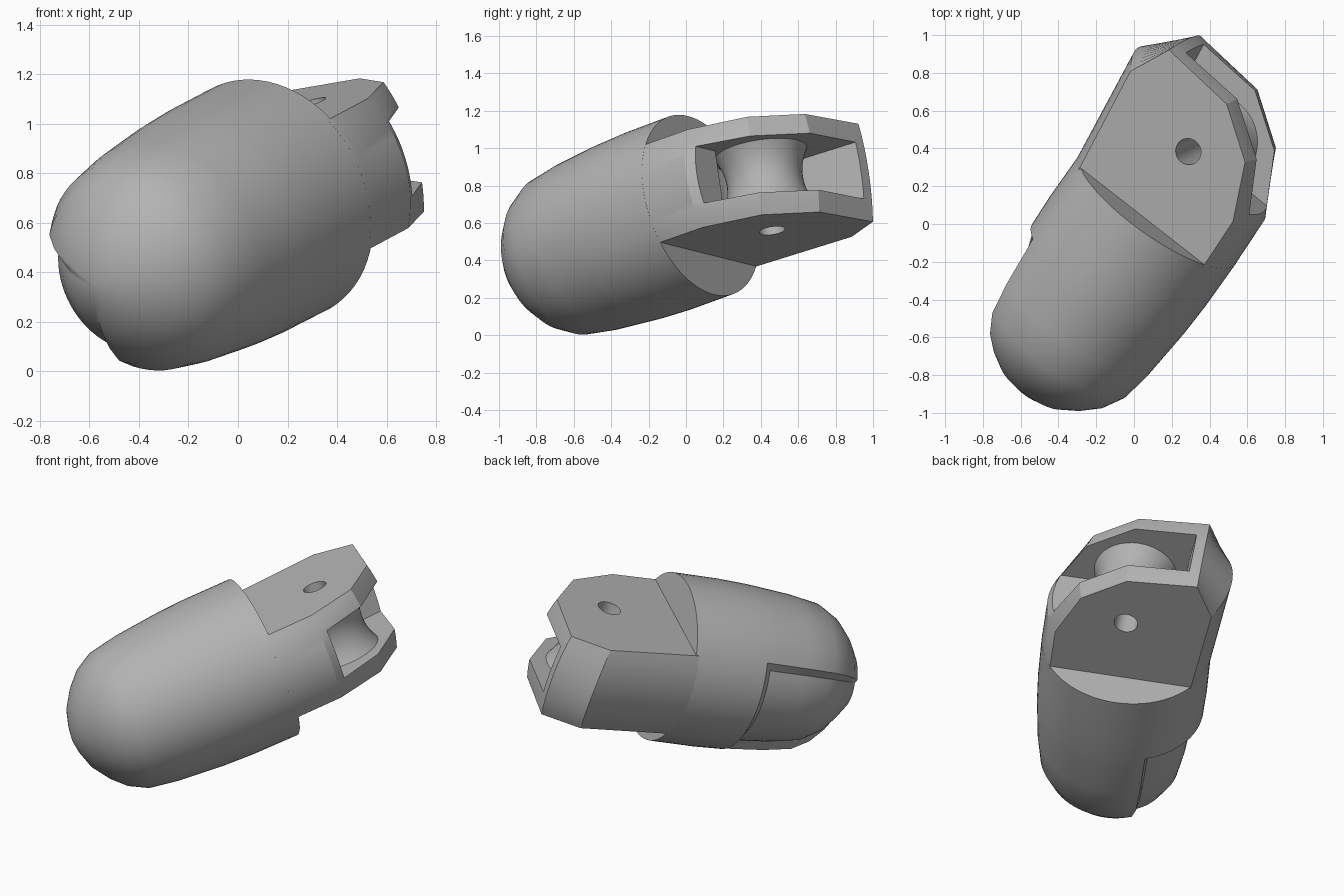
import bpy, bmesh, math
from mathutils import Matrix, Vector

if "Cube" in bpy.data.objects:
    bpy.data.objects.remove(bpy.data.objects["Cube"])

# Tilted part frame: local x = side, y = body axis (towards the fork), z = pin axis
A = Vector((0.555, 0.782, 0.288)).normalized()
S = Vector((0.78, -0.61, 0.152))
S = (S - A * S.dot(A)).normalized()
N = S.cross(A)
FRAME = Matrix.Translation((0.126, 0.08, 0.695)) @ Matrix((S, A, N)).transposed().to_4x4()

metal = bpy.data.materials.new("grey_metal")
metal.diffuse_color = (0.45, 0.45, 0.45, 1)
metal.use_nodes = True
metal.node_tree.nodes["Principled BSDF"].inputs["Base Color"].default_value = metal.diffuse_color


def make(name, rings, caps=True, closed=False):
    """Skin a list of equal-length vertex rings into one object."""
    bm = bmesh.new()
    vs = [[bm.verts.new(p) for p in r] for r in rings]
    m = len(rings[0])
    for k in range(len(vs) if closed else len(vs) - 1):
        a, b = vs[k], vs[(k + 1) % len(vs)]
        for i in range(m):
            j = (i + 1) % m
            bm.faces.new((a[i], a[j], b[j], b[i]))
    if caps and not closed:
        bm.faces.new(vs[0])
        bm.faces.new(vs[-1])
    bmesh.ops.recalc_face_normals(bm, faces=bm.faces)
    bm.transform(FRAME)
    me = bpy.data.meshes.new(name)
    bm.to_mesh(me)
    bm.free()
    me.materials.append(metal)
    ob = bpy.data.objects.new(name, me)
    bpy.context.collection.objects.link(ob)
    return ob


def activate(ob):
    bpy.ops.object.select_all(action='DESELECT')
    ob.select_set(True)
    bpy.context.view_layer.objects.active = ob


def smooth(ob, angle=30):
    activate(ob)
    bpy.ops.object.shade_smooth_by_angle(angle=math.radians(angle))


def cut(ob, cutter):
    mod = ob.modifiers.new("cut", 'BOOLEAN')
    mod.object, mod.operation, mod.solver = cutter, 'DIFFERENCE', 'EXACT'
    activate(ob)
    bpy.ops.object.modifier_apply(modifier=mod.name)
    bpy.data.objects.remove(cutter)


def circle(r, z, cx=0.0, cy=0.438, n=40):
    return [(cx + r * math.cos(2 * math.pi * i / n), cy + r * math.sin(2 * math.pi * i / n), z)
            for i in range(n)]


# Rounded body, with a shallow recess along one side towards the nose
def body_ring(y, r, depth):
    ring = []
    for i in range(72):
        t = 360 * i / 72
        rr = r - depth if 148 < t < 242 else r
        ring.append((rr * math.cos(math.radians(t)), y, rr * math.sin(math.radians(t))))
    return ring


profile = [(-1.25, 0.03, 0), (-1.235, 0.1, 0.01), (-1.2, 0.2, 0.03), (-1.13, 0.3, 0.05),
           (-1.05, 0.38, 0.055), (-0.94, 0.44, 0.055), (-0.76, 0.47, 0.055), (-0.52, 0.492, 0.055),
           (-0.47, 0.496, 0), (-0.29, 0.504, 0), (0, 0.505, 0)]
body = make("rounded_body", [body_ring(*p) for p in profile])
smooth(body, 35)


# Fork block: flat top and bottom, sides following the round body, angled tip
def fork_ring(z):
    e = math.sqrt(0.505 ** 2 - z * z) - 0.42
    return [(0.42 + e, -0.02, z), (0.41 + e, 0.285, z), (0.28 + e * 0.4, 0.585 + e * 0.3, z),
            (0.02 + e * 0.2, 0.775 + e * 0.4, z), (-0.40, 0.815 + e * 0.25, z),
            (-0.50 - e, 0.59 + e * 0.6, z), (-0.42 - e, -0.02, z)]


fork = make("fork", [fork_ring(0.277 * k / 8) for k in range(-8, 9)])

# Slot around the roller, open at the tip and on one side
arc = [(0.29 * math.cos(math.radians(t)), 0.438 + 0.29 * math.sin(math.radians(t)))
       for t in range(-20, -181, -10)]
slot = [(0.8, 0.33)] + arc + [(-0.31, 0.62), (-0.37, 1.1), (0.8, 1.1)]
cut(fork, make("slot_cutter", [[(x, y, z) for x, y in slot] for z in (-0.16, 0.16)]))
cut(fork, make("pin_hole_cutter", [circle(0.07, z) for z in (-0.5, 0.5)]))
smooth(fork, 25)

# Waisted roller with a bore through it
outer = [circle(0.205 + 0.045 * (k / 6) ** 2, 0.161 * k / 6) for k in range(-6, 7)]
bore = [circle(0.07, 0.161), circle(0.07, -0.161)]
roller = make("roller", outer + bore, closed=True)
smooth(roller)
